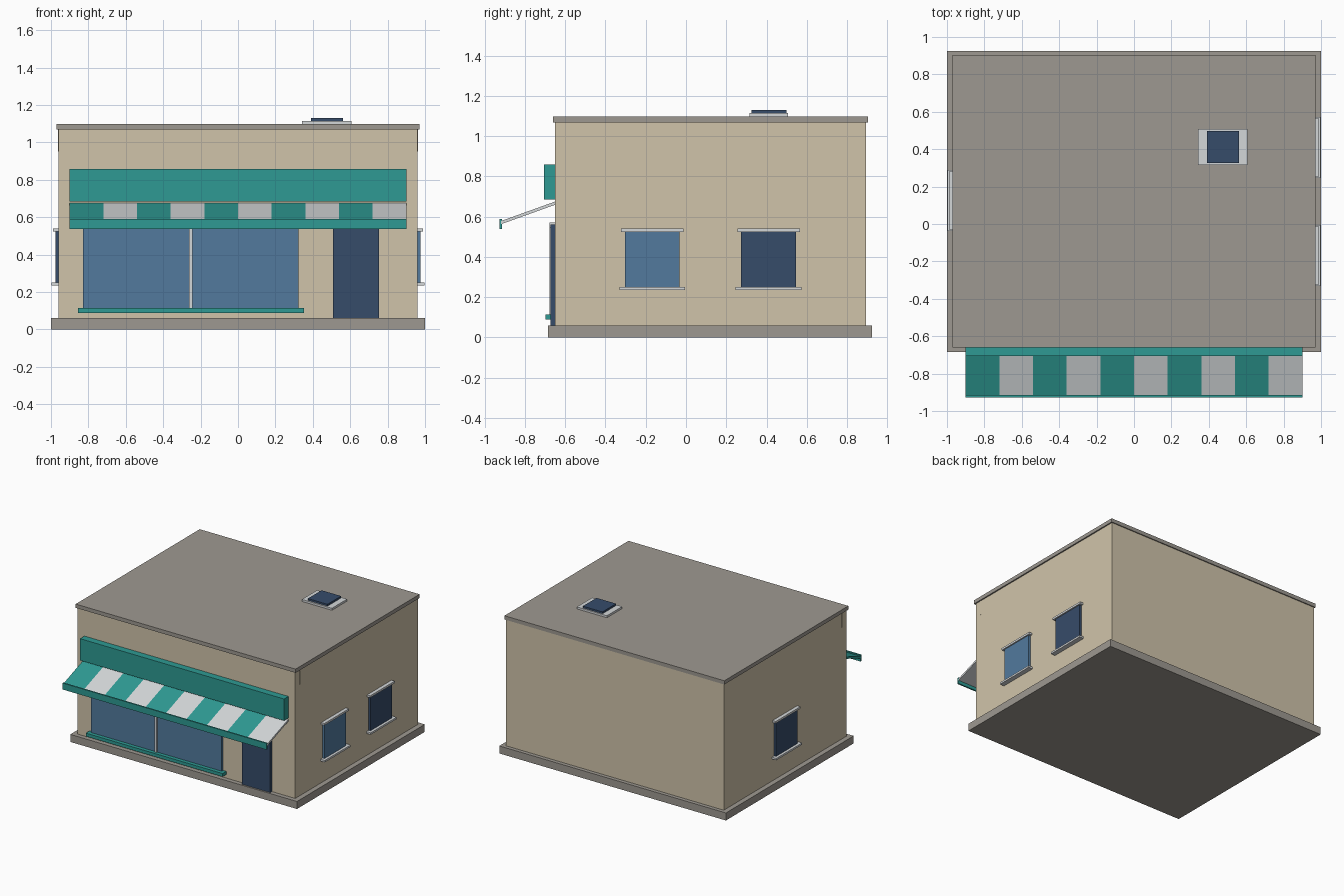
import bpy

if "Cube" in bpy.data.objects:
    bpy.data.objects.remove(bpy.data.objects["Cube"])


def lin(c):
    return c / 12.92 if c <= 0.04045 else ((c + 0.055) / 1.055) ** 2.4


def material(name, r, g, b):
    m = bpy.data.materials.new(name)
    m.diffuse_color = (lin(r / 255), lin(g / 255), lin(b / 255), 1)
    m.use_nodes = True
    m.node_tree.nodes["Principled BSDF"].inputs["Base Color"].default_value = m.diffuse_color
    return m


WALL = material("sand wall", 208, 196, 170)
GREY = material("warm grey", 158, 153, 145)
TEAL = material("teal", 46, 154, 147)
WHITE = material("off white", 212, 215, 217)
GLASS = material("blue glass", 82, 122, 158)
NAVY = material("dark navy", 54, 76, 106)


def mesh_object(name, verts, faces, mats):
    me = bpy.data.meshes.new(name)
    me.from_pydata(verts, [], faces)
    for m in mats:
        me.materials.append(m)
    ob = bpy.data.objects.new(name, me)
    bpy.context.collection.objects.link(ob)
    return ob


def box(name, x, y, z, mat):
    """Box from (min, max) ranges."""
    x, y, z = sorted(x), sorted(y), sorted(z)
    v = [(a, b, c) for a in x for b in y for c in z]
    f = [(0, 1, 3, 2), (4, 6, 7, 5), (0, 4, 5, 1),
         (2, 3, 7, 6), (0, 2, 6, 4), (1, 5, 7, 3)]
    return mesh_object(name, v, f, [mat])


# Building shell
box("plinth", (-1, 1), (-0.685, 0.925), (0, 0.06), GREY)
box("walls", (-0.96, 0.96), (-0.65, 0.895), (0.06, 1.07), WALL)
box("roof_slab", (-0.97, 0.97), (-0.66, 0.903), (1.068, 1.098), GREY)

# Skylight
box("skylight_frame", (0.343, 0.608), (0.315, 0.507), (1.098, 1.114), WHITE)
box("skylight_glass", (0.389, 0.561), (0.326, 0.498), (1.112, 1.129), NAVY)

# Shop front
box("sign_board", (-0.9, 0.9), (-0.705, -0.65), (0.685, 0.858), TEAL)
box("display_glass", (-0.83, 0.323), (-0.667, -0.64), (0.11, 0.56), GLASS)
box("display_mullion", (-0.263, -0.243), (-0.677, -0.65), (0.11, 0.56), WHITE)
box("display_lintel", (-0.845, 0.338), (-0.677, -0.65), (0.545, 0.57), WHITE)
box("display_sill", (-0.855, 0.352), (-0.697, -0.65), (0.088, 0.114), TEAL)
box("door", (0.507, 0.755), (-0.672, -0.64), (0.06, 0.56), NAVY)

# Awning: sloping slab swept along x, striped by segment
profile = [(-0.65, 0.659), (-0.65, 0.675), (-0.92, 0.578), (-0.92, 0.562)]
N = 10
verts = [(-0.9 + 1.8 * i / N, y, z) for i in range(N + 1) for y, z in profile]
faces, stripe = [], []
for i in range(N):
    for k in range(4):
        a, b = i * 4 + k, i * 4 + (k + 1) % 4
        faces.append((a, b, b + 4, a + 4))
        stripe.append(i % 2)
faces += [(3, 2, 1, 0), tuple(N * 4 + k for k in range(4))]
stripe += [0, 1]
awning = mesh_object("awning", verts, faces, [TEAL, WHITE])
for p, s in zip(awning.data.polygons, stripe):
    p.material_index = s
box("awning_valance", (-0.9, 0.9), (-0.927, -0.915), (0.538, 0.589), TEAL)


# Side windows with lintel and sill
def side_window(name, side, yc, mat):
    for part, half, out, z, m in (
            ("glass", 0.136, 0.977, (0.245, 0.53), mat),
            ("lintel", 0.155, 0.988, (0.524, 0.54), WHITE),
            ("sill", 0.163, 0.998, (0.236, 0.251), WHITE)):
        box(f"{name}_{part}", (side * 0.95, side * out), (yc - half, yc + half), z, m)


side_window("right_front_window", 1, -0.168, GLASS)
side_window("right_back_window", 1, 0.41, NAVY)
side_window("left_window", -1, 0.125, NAVY)

# Thin joint strips under the roof, near the front corners
for side, label in ((1, "right"), (-1, "left")):
    box(f"{label}_joint_strip", (side * 0.955, side * 0.962),
        (-0.595, -0.589), (0.95, 1.07), WALL)
